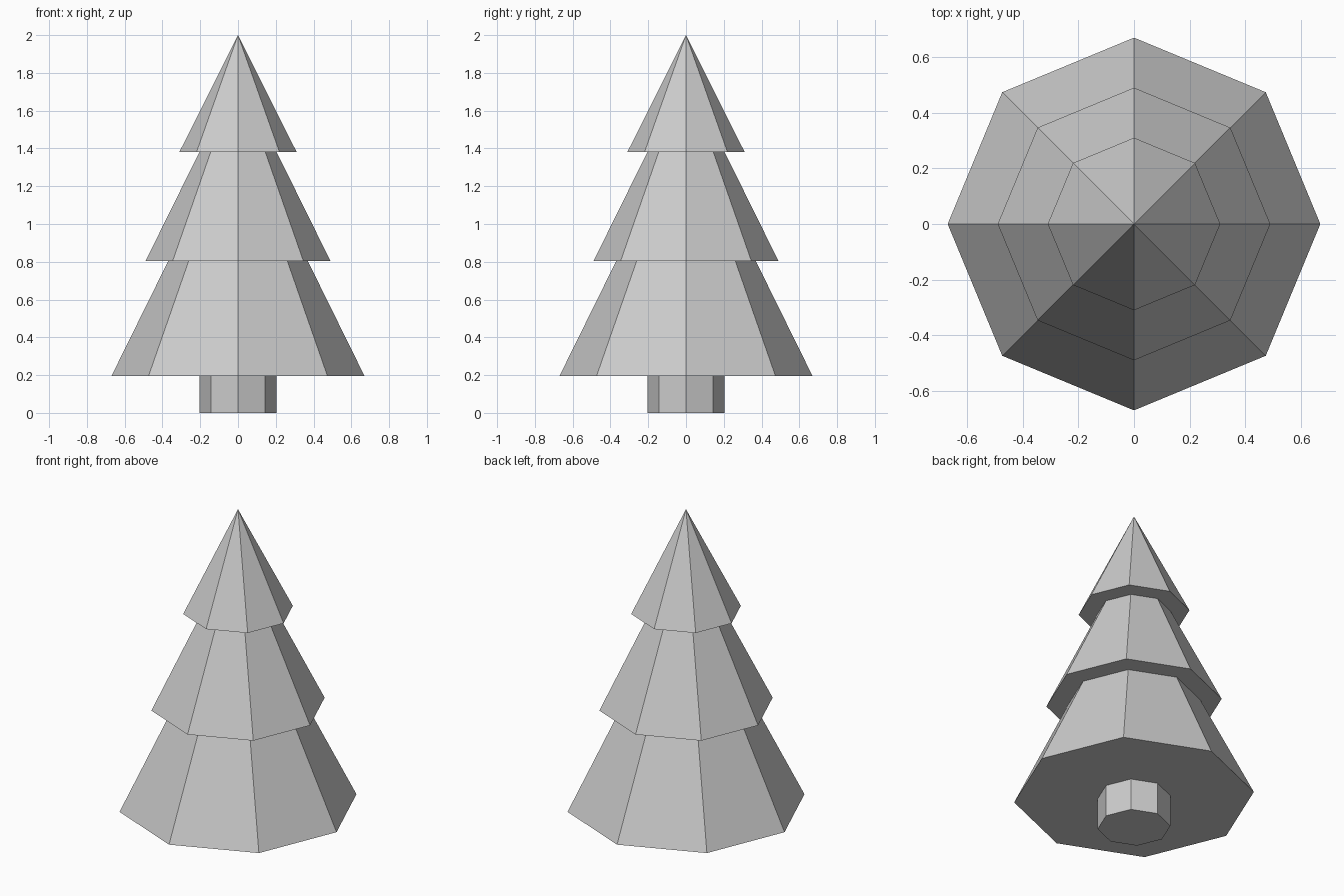
import bpy

if "Cube" in bpy.data.objects:
    bpy.data.objects.remove(bpy.data.objects["Cube"])

SIDES = 8
OVERLAP = 0.04  # each part runs slightly up inside the tier above


def frustum(name, z0, z1, r0, r1, overlap=OVERLAP):
    """Eight-sided tapered section, extended upward along its own slope."""
    slope = (r1 - r0) / (z1 - z0)
    top_z, top_r = z1 + overlap, r1 + slope * overlap
    bpy.ops.mesh.primitive_cone_add(
        vertices=SIDES, radius1=r0, radius2=top_r, depth=top_z - z0,
        location=(0, 0, (z0 + top_z) / 2))
    obj = bpy.context.object
    obj.name = name
    return obj


# Trunk
frustum("trunk", 0.0, 0.195, 0.203, 0.203)

# Three foliage tiers, the last closing to a point
frustum("lower_branches", 0.195, 0.803, 0.67, 0.37)
frustum("middle_branches", 0.803, 1.382, 0.49, 0.204)
frustum("top_branches", 1.382, 2.0, 0.31, 0.0, overlap=0.0)
